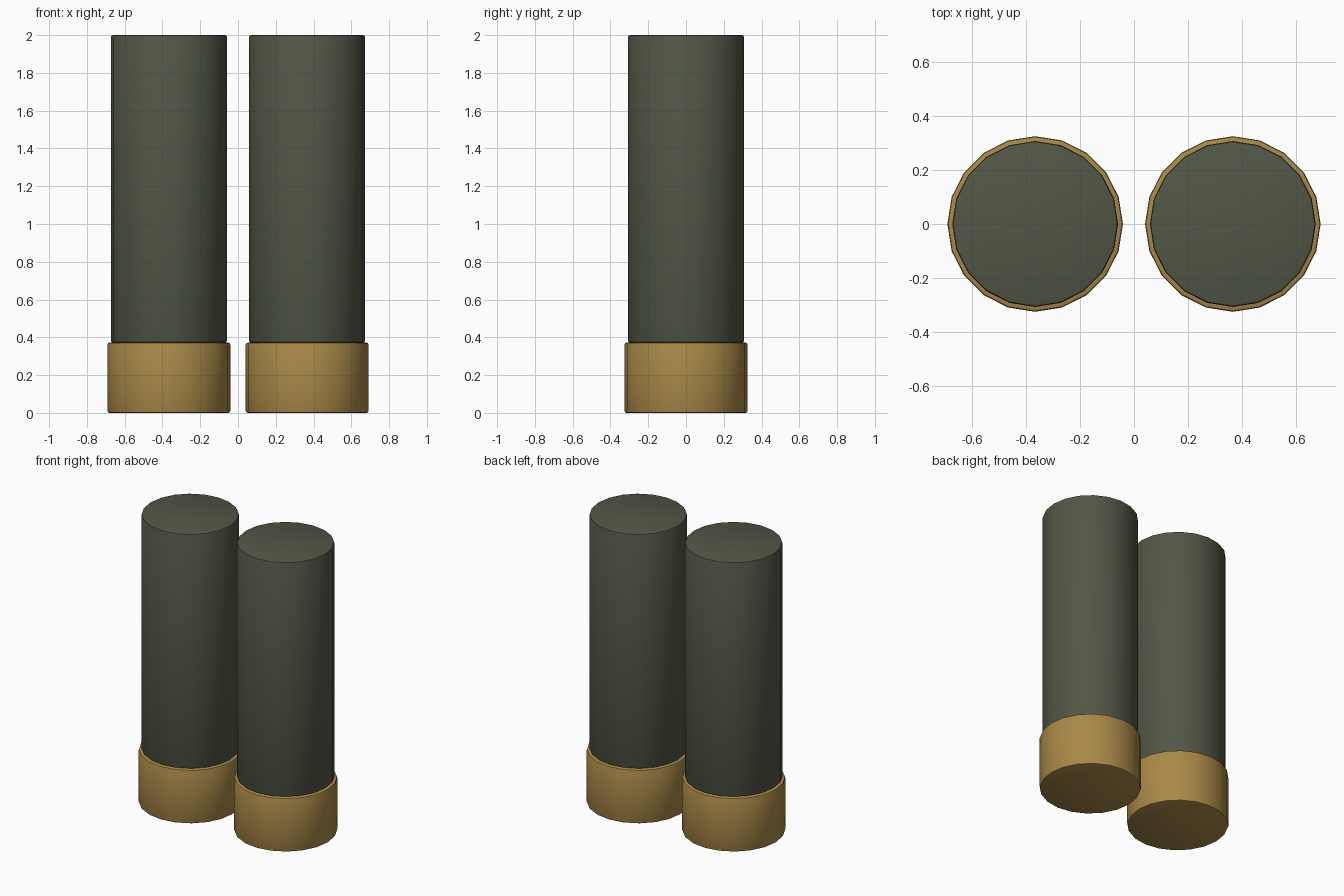
import bpy
import math

if "Cube" in bpy.data.objects:
    bpy.data.objects.remove(bpy.data.objects["Cube"])


def material(name, color):
    mat = bpy.data.materials.new(name)
    mat.diffuse_color = color
    mat.use_nodes = True
    mat.node_tree.nodes["Principled BSDF"].inputs["Base Color"].default_value = mat.diffuse_color
    return mat


green = material("casing_green", (0.085, 0.095, 0.062, 1))
brass = material("brass", (0.40, 0.25, 0.065, 1))


def bevelled_cylinder(name, x, radius, z0, z1, mat):
    bpy.ops.mesh.primitive_cylinder_add(
        vertices=20, radius=radius, depth=z1 - z0, location=(x, 0, (z0 + z1) / 2))
    ob = bpy.context.object
    ob.name = name
    ob.data.materials.append(mat)
    # Small rounded rim on both caps only
    bevel = ob.modifiers.new("rim_bevel", 'BEVEL')
    bevel.width = 0.01
    bevel.segments = 2
    bevel.limit_method = 'ANGLE'
    bevel.angle_limit = math.radians(40)
    bpy.ops.object.modifier_apply(modifier=bevel.name)
    bpy.ops.object.shade_smooth_by_angle(angle=math.radians(30))
    return ob


# Two cartridges side by side: wide brass base and slimmer casing
for side, x in (("left", -0.366), ("right", 0.366)):
    bevelled_cylinder(f"{side}_base", x, 0.325, 0.0, 0.372, brass)
    bevelled_cylinder(f"{side}_casing", x, 0.307, 0.372, 2.0, green)
